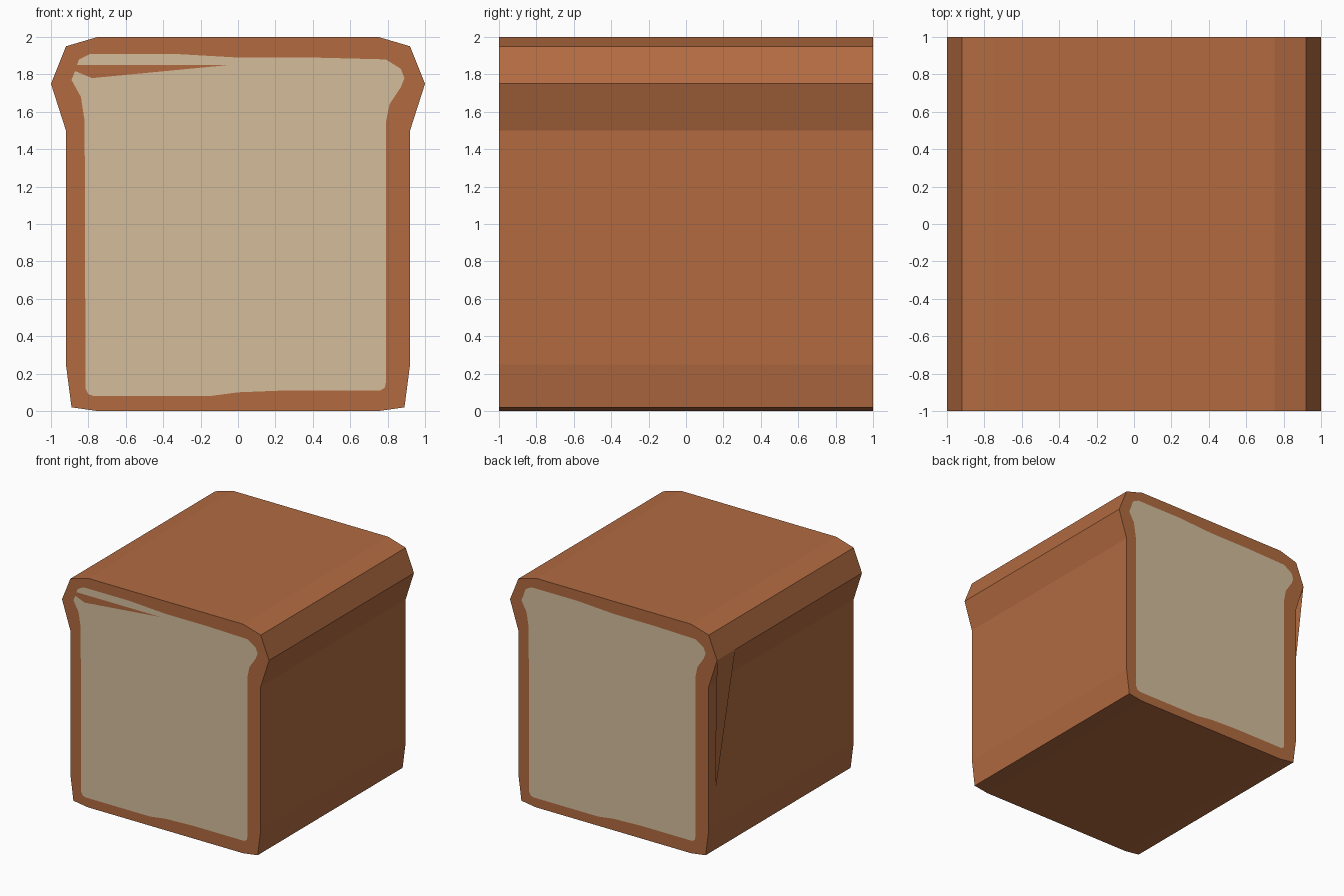
import bpy, bmesh

if "Cube" in bpy.data.objects:
    bpy.data.objects.remove(bpy.data.objects["Cube"])


def material(name, rgb):
    m = bpy.data.materials.new(name)
    m.diffuse_color = (*rgb, 1)
    m.use_nodes = True
    m.node_tree.nodes["Principled BSDF"].inputs["Base Color"].default_value = m.diffuse_color
    return m


crust = material("crust brown", (0.445, 0.147, 0.053))
crumb = material("crumb cream", (0.66, 0.515, 0.33))


def make_object(name, bm, mats):
    me = bpy.data.meshes.new(name)
    bm.to_mesh(me)
    bm.free()
    for m in mats:
        me.materials.append(m)
    ob = bpy.data.objects.new(name, me)
    bpy.context.collection.objects.link(ob)
    return ob


# Loaf cross-section (right half, mirrored) in x, z
half = [(0.75, 0), (0.89, 0.02), (0.92, 0.25), (0.92, 1.5),
        (1, 1.75), (0.92, 1.95), (0.75, 2)]
outline = half + [(-x, z) for x, z in reversed(half)]

# Slightly uneven outline of the crumb on each cut face
crumb_edge = [(-0.815, 0.12), (-0.80, 0.09), (-0.77, 0.08), (-0.15, 0.08), (0, 0.1),
              (0.25, 0.11), (0.76, 0.11), (0.785, 0.125), (0.79, 0.15),
              (0.79, 1.54), (0.81, 1.64), (0.87, 1.73), (0.89, 1.78),
              (0.87, 1.83), (0.79, 1.88), (0.4, 1.89), (0, 1.89),
              (-0.35, 1.91), (-0.79, 1.91), (-0.85, 1.88), (-0.87, 1.82),
              (-0.89, 1.77), (-0.84, 1.68), (-0.82, 1.55)]


def ring(bm, pts, y):
    vs = [bm.verts.new((x, y, z)) for x, z in pts]
    return vs, [bm.edges.new((vs[i - 1], vs[i])) for i in range(len(vs))]


# Loaf: crust walls plus a crust border and crumb face at each end
bm = bmesh.new()
ends = []
for y in (-1, 1):
    vo, eo = ring(bm, outline, y)
    # the back face repeats the front turned half a turn
    vi, ei = ring(bm, [(-y * x, z) for x, z in crumb_edge], y)
    bmesh.ops.triangle_fill(bm, edges=eo + ei, use_beauty=True,
                            use_dissolve=False, normal=(0, y, 0))
    if not any(set(f.verts) == set(vi) for f in bm.faces):
        bm.faces.new(vi).material_index = 1
    ends.append(vo)
for i in range(len(outline)):
    a, b = ends
    bm.faces.new((a[i - 1], a[i], b[i], b[i - 1]))
bmesh.ops.recalc_face_normals(bm, faces=bm.faces)
make_object("bread_loaf", bm, [crust, crumb])

# Loose crust slivers on the left shoulder and the front face
for name, pts in (
        ("side_crust_flake", [(-1, 1, 1.75), (-1, 0.75, 1.75), (-0.92, 0.92, 0.5)]),
        ("front_crust_flake", [(-0.95, -1.002, 1.85), (-0.05, -1.002, 1.85),
                               (-0.78, -1.002, 1.78)])):
    bm = bmesh.new()
    bm.faces.new([bm.verts.new(p) for p in pts])
    make_object(name, bm, [crust])
